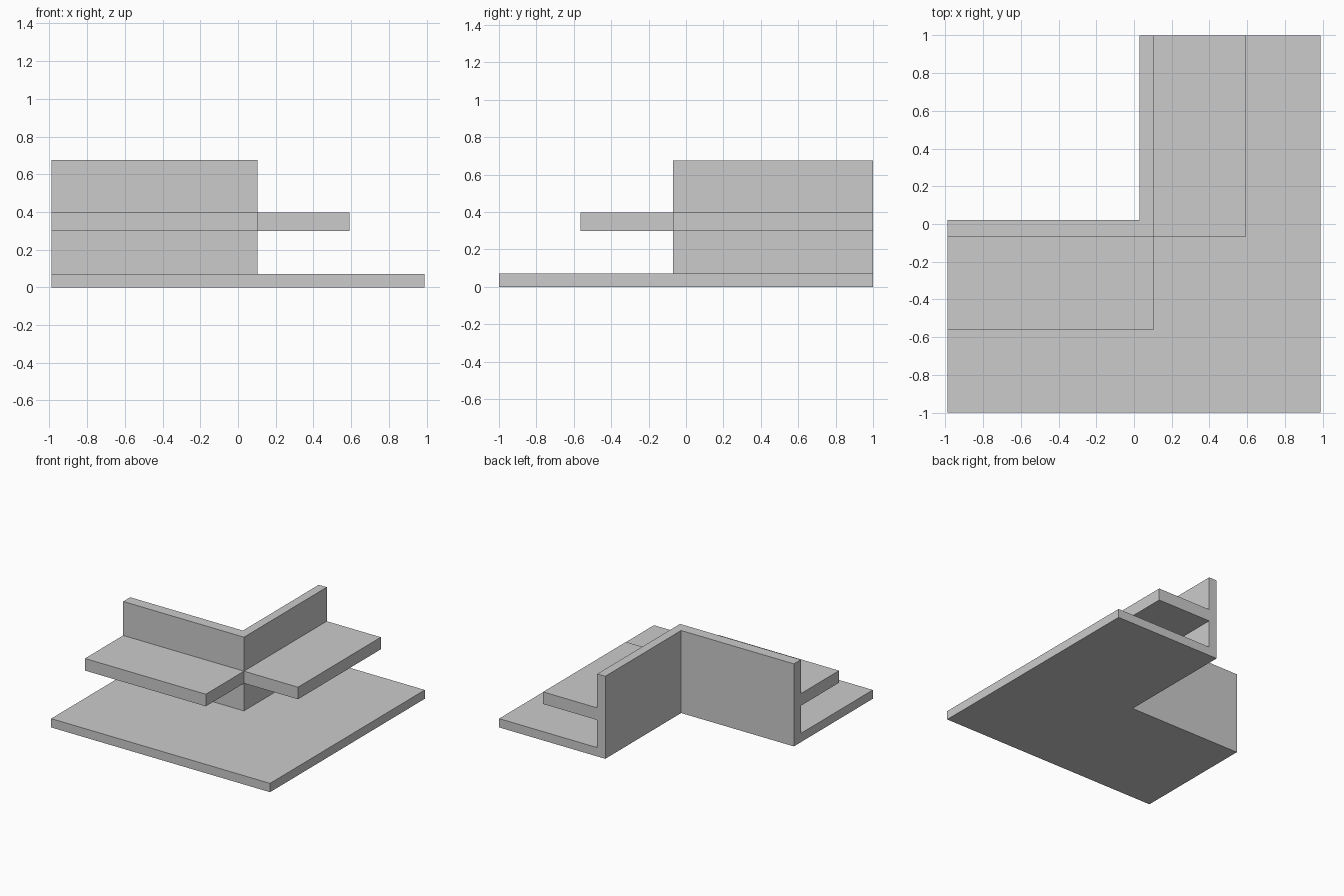
import bpy, bmesh

if "Cube" in bpy.data.objects:
    bpy.data.objects.remove(bpy.data.objects["Cube"])

X0, X1, Y0, Y1 = -0.99, 0.99, -1.0, 1.0      # overall footprint
IN_X, IN_Y = 0.03, 0.02                      # inner corner of the notch
OUT_X, OUT_Y = 0.103, -0.07                  # outer corner of the wall
BASE_TOP, WALL_TOP = 0.072, 0.675
SHELF_LOW, SHELF_HIGH = 0.298, 0.397


def prism(name, outline, z0, z1):
    """Extrude a flat outline from z0 up to z1."""
    bm = bmesh.new()
    face = bm.faces.new([bm.verts.new((x, y, z0)) for x, y in outline])
    ext = bmesh.ops.extrude_face_region(bm, geom=[face])
    top = [v for v in ext["geom"] if isinstance(v, bmesh.types.BMVert)]
    bmesh.ops.translate(bm, verts=top, vec=(0, 0, z1 - z0))
    bmesh.ops.recalc_face_normals(bm, faces=bm.faces)
    mesh = bpy.data.meshes.new(name)
    bm.to_mesh(mesh)
    bm.free()
    obj = bpy.data.objects.new(name, mesh)
    bpy.context.collection.objects.link(obj)
    return obj


def corner(x, y):
    """L outline between the notch and an outer corner at (x, y)."""
    return [(X0, y), (x, y), (x, Y1), (IN_X, Y1), (IN_X, IN_Y), (X0, IN_Y)]


def rect(xa, xb, ya, yb):
    return [(xa, ya), (xb, ya), (xb, yb), (xa, yb)]


# L-shaped floor slab and the wall standing along its notch
prism("base_slab", corner(X1, Y0), 0, BASE_TOP)
prism("corner_wall", corner(OUT_X, OUT_Y), BASE_TOP, WALL_TOP)

# Shelves on the two outer wall faces, meeting only at the corner edge
prism("front_shelf", rect(X0, OUT_X, -0.563, OUT_Y), SHELF_LOW, SHELF_HIGH)
prism("right_shelf", rect(OUT_X, 0.592, OUT_Y, Y1), SHELF_LOW, SHELF_HIGH)
